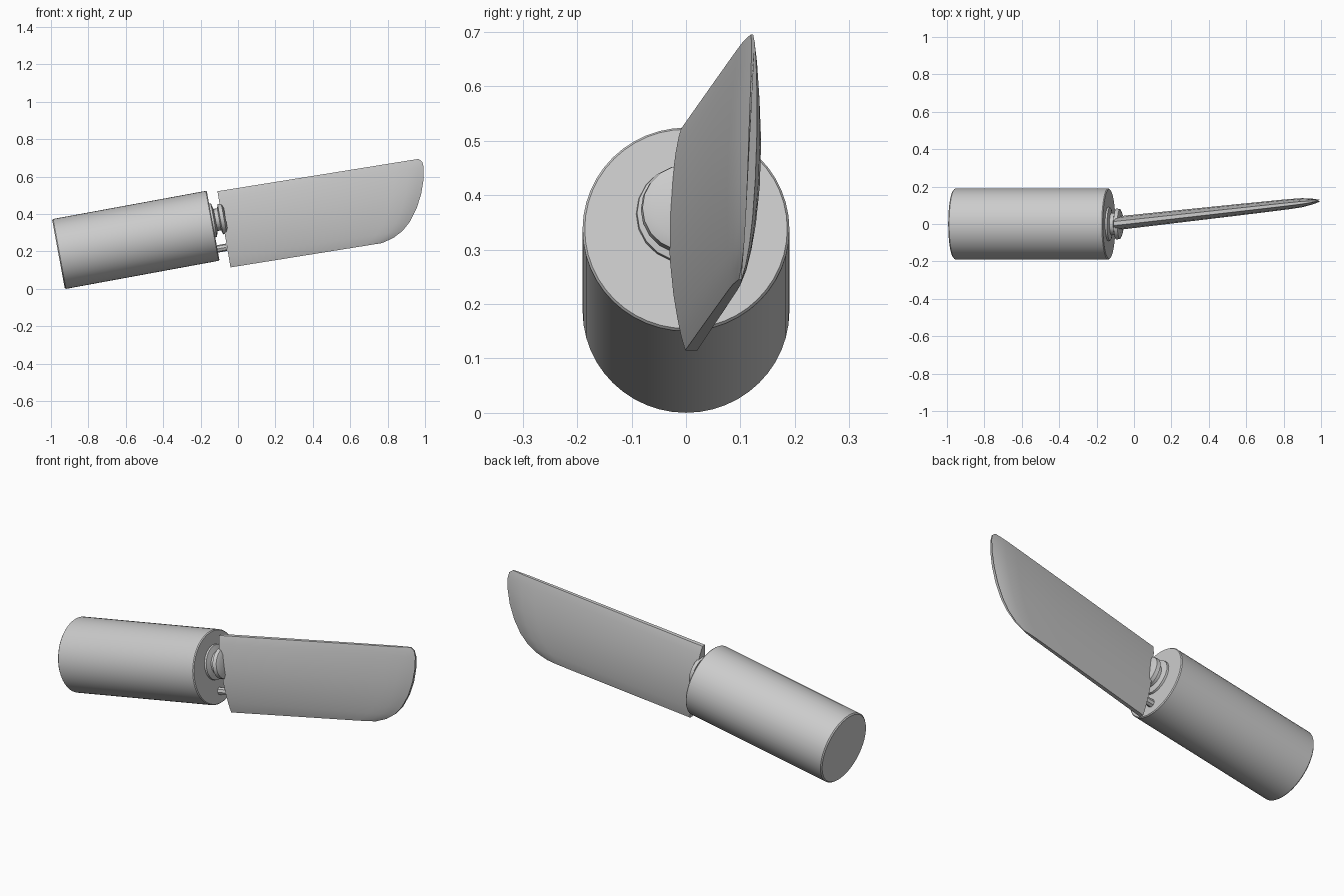
import bpy, bmesh, math
from mathutils import Vector

cube = bpy.data.objects.get("Cube")
if cube:
    bpy.data.objects.remove(cube, do_unlink=True)

grey = bpy.data.materials.new("light_grey")
grey.use_nodes = True
grey.diffuse_color = (0.6, 0.6, 0.6, 1)
grey.node_tree.nodes["Principled BSDF"].inputs["Base Color"].default_value = (0.6, 0.6, 0.6, 1)


def loft(name, loops):
    """Skin a row of closed loops and cap both ends."""
    bm = bmesh.new()
    rings = [[bm.verts.new(p) for p in loop] for loop in loops]
    n = len(rings[0])
    for a, b in zip(rings, rings[1:]):
        for i in range(n):
            j = (i + 1) % n
            bm.faces.new((a[i], a[j], b[j], b[i]))
    bm.faces.new(rings[0])
    bm.faces.new(rings[-1])
    bmesh.ops.recalc_face_normals(bm, faces=bm.faces)
    mesh = bpy.data.meshes.new(name)
    bm.to_mesh(mesh)
    bm.free()
    mesh.materials.append(grey)
    obj = bpy.data.objects.new(name, mesh)
    bpy.context.collection.objects.link(obj)
    bpy.ops.object.select_all(action='DESELECT')
    obj.select_set(True)
    bpy.context.view_layer.objects.active = obj
    bpy.ops.object.shade_smooth_by_angle(angle=math.radians(35))
    return obj


def lathe(name, origin, axis, profile, sides):
    """Turn (distance, radius) points around an axis lying in the xz plane."""
    side = Vector((0, 1, 0))
    up = axis.cross(side)
    angles = [math.tau * i / sides for i in range(sides)]
    return loft(name, [[origin + axis * d + (side * math.cos(a) + up * math.sin(a)) * r
                        for a in angles] for d, r in profile])


# Handle: tilted cylinder with slightly softened rims
butt = Vector((-0.96, 0, 0.186))
collar = Vector((-0.133, 0, 0.338))
axis = (collar - butt).normalized()
length = (collar - butt).length
lathe("handle", butt, axis,
      [(0, 0.184), (0.006, 0.19), (length - 0.005, 0.19), (length, 0.186)], 48)

# Spool joining the handle to the blade
lathe("connector", Vector((-0.14, 0, 0.365)), axis,
      [(-0.02, 0.095), (0.012, 0.09), (0.02, 0.06), (0.04, 0.06),
       (0.046, 0.083), (0.066, 0.08), (0.075, 0.06)], 20)

# Small tab under the spool
lathe("lower_tab", Vector((-0.13, 0, 0.21)), axis, [(0, 0.02), (0.07, 0.02)], 8)

# Blade: rows run from the heel to the curved tip, thickness is a lens
heel_low, heel_high = Vector((-0.04, 0.115)), Vector((-0.11, 0.522))
tip = [Vector(p) for p in ((0.77, 0.245), (0.83, 0.272), (0.88, 0.31), (0.92, 0.36),
                           (0.955, 0.43), (0.98, 0.51), (0.993, 0.59),
                           (0.993, 0.65), (0.985, 0.68), (0.965, 0.695))]
columns = [(0, 1), (0.3, 0.93), (0.6, 0.85), (0.85, 0.76), (0.92, 0.68), (0.97, 0.46), (1, 0.2)]


def blade_loop(s, scale):
    front, back = [], []
    for end in tip:
        t = (end.y - tip[0].y) / (tip[-1].y - tip[0].y)
        p = heel_low.lerp(heel_high, t).lerp(end, s)
        middle = 0.003 + 0.111 * (p.x + 0.1)
        half = (0.011 + 0.026 * max(0, math.sin(math.pi * t)) ** 0.8) * scale
        front.append((p.x, middle - half, p.y))
        back.append((p.x, middle + half, p.y))
    return front + back[::-1]


loft("blade", [blade_loop(s, k) for s, k in columns])
